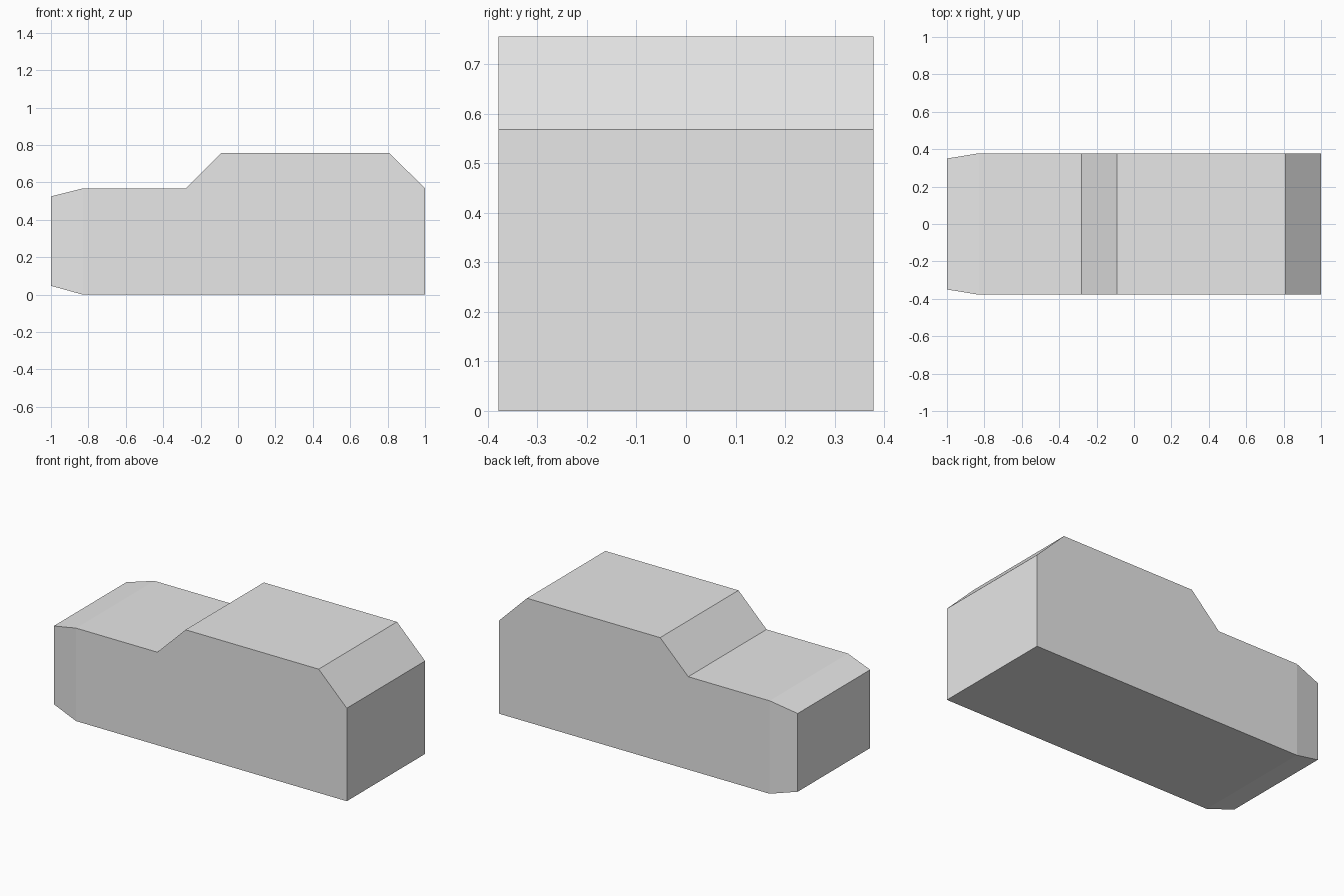
import bpy
import bmesh

if "Cube" in bpy.data.objects:
    bpy.data.objects.remove(bpy.data.objects["Cube"])

# Cross-sections from nose to tail: x, half width, bottom z, top z
stations = [
    (-1.00, 0.35, 0.047, 0.525),
    (-0.83, 0.378, 0.0, 0.568),
    (-0.28, 0.378, 0.0, 0.568),
    (-0.09, 0.378, 0.0, 0.756),
    (0.81, 0.378, 0.0, 0.756),
    (1.00, 0.378, 0.0, 0.568),
]

grey = bpy.data.materials.new("light grey")
grey.diffuse_color = (0.8, 0.8, 0.8, 1)
grey.use_nodes = True
grey.node_tree.nodes["Principled BSDF"].inputs["Base Color"].default_value = grey.diffuse_color

# Vehicle body: rectangular sections joined along x
bm = bmesh.new()
rings = [[bm.verts.new(p) for p in ((x, -w, lo), (x, w, lo), (x, w, hi), (x, -w, hi))]
         for x, w, lo, hi in stations]
for a, b in zip(rings, rings[1:]):
    for i in range(4):
        j = (i + 1) % 4
        bm.faces.new((a[i], a[j], b[j], b[i]))
bm.faces.new(rings[0])
bm.faces.new(rings[-1])

# Merge the flat side and floor panels, keeping real creases
bmesh.ops.recalc_face_normals(bm, faces=bm.faces[:])
bmesh.ops.dissolve_limit(bm, angle_limit=0.01, verts=bm.verts[:], edges=bm.edges[:])

mesh = bpy.data.meshes.new("vehicle_body")
bm.to_mesh(mesh)
bm.free()
mesh.materials.append(grey)
body = bpy.data.objects.new("vehicle_body", mesh)
bpy.context.collection.objects.link(body)
